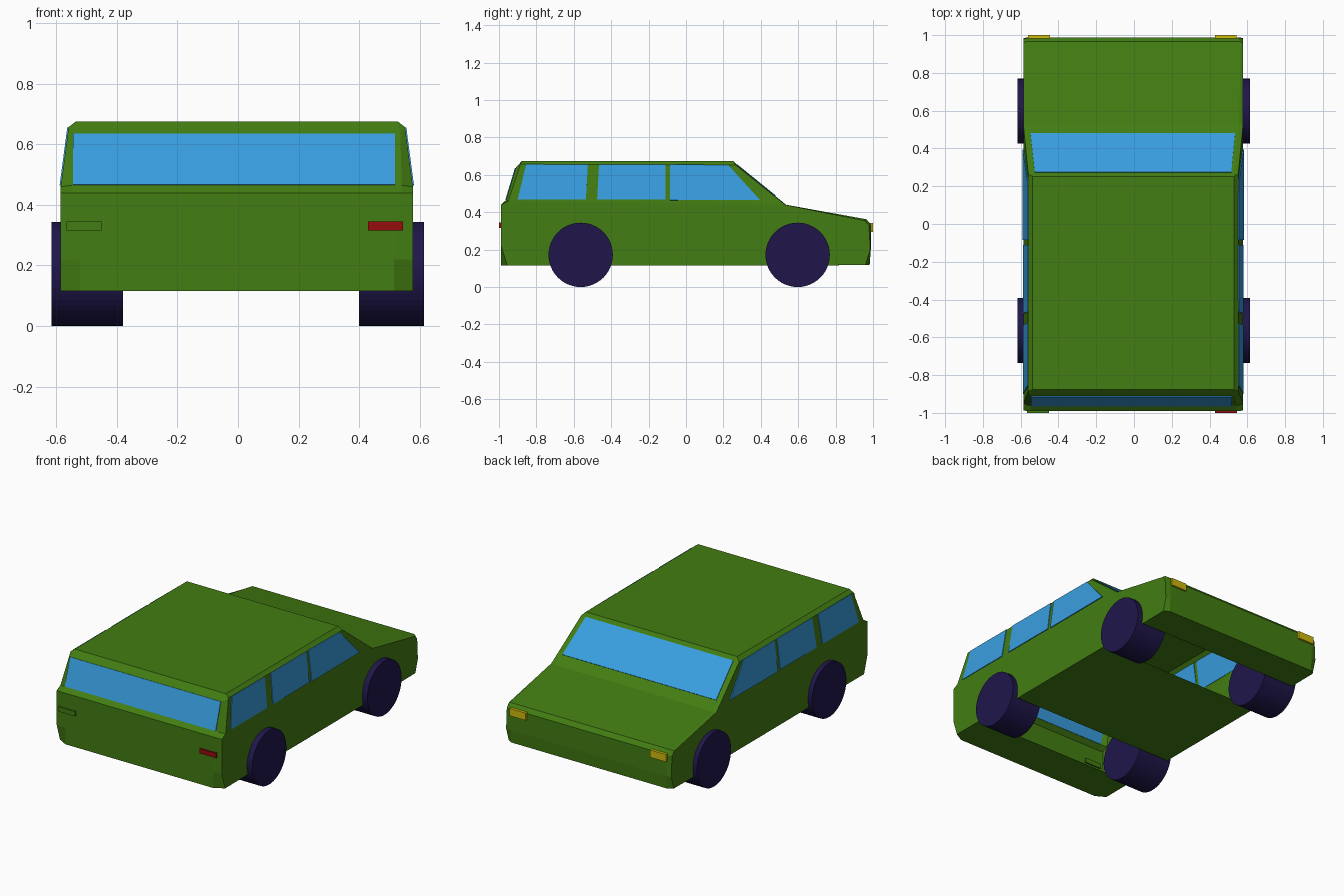
import bpy, bmesh, math

if "Cube" in bpy.data.objects:
    bpy.data.objects.remove(bpy.data.objects["Cube"])


def material(name, rgb):
    m = bpy.data.materials.new(name)
    m.diffuse_color = (*rgb, 1)
    m.use_nodes = True
    m.node_tree.nodes["Principled BSDF"].inputs["Base Color"].default_value = m.diffuse_color
    return m


GREEN = material("green_paint", (0.055, 0.205, 0.006))
BLUE = material("blue_glass", (0.04, 0.34, 0.74))
NAVY = material("dark_tyre", (0.014, 0.008, 0.07))
YELLOW = material("yellow_lamp", (0.62, 0.48, 0.004))
RED = material("red_lamp", (0.3, 0.004, 0.004))


def mesh_object(name, verts, faces, mat):
    me = bpy.data.meshes.new(name)
    me.from_pydata(verts, [], faces)
    bm = bmesh.new()
    bm.from_mesh(me)
    bmesh.ops.recalc_face_normals(bm, faces=bm.faces)
    bm.to_mesh(me)
    bm.free()
    me.materials.append(mat)
    ob = bpy.data.objects.new(name, me)
    bpy.context.collection.objects.link(ob)
    return ob


def box(name, x0, x1, y0, y1, z0, z1, mat):
    bpy.ops.mesh.primitive_cube_add(size=1, location=((x0 + x1) / 2, (y0 + y1) / 2, (z0 + z1) / 2))
    ob = bpy.context.object
    ob.name = name
    ob.scale = (x1 - x0, y1 - y0, z1 - z0)
    ob.data.materials.append(mat)


def pane(name, pts):
    ob = mesh_object(name, pts, [tuple(range(len(pts)))], BLUE)
    s = ob.modifiers.new("thickness", "SOLIDIFY")
    s.thickness = 0.008
    s.offset = 0


# Body shell: named points of the +x half, mirrored
W = 0.582
P = {
    "rb": (0.52, -0.99, 0.115), "rbc": (W, -0.955, 0.115),      # rear bottom
    "rm": (0.52, -0.99, 0.22), "rmc": (W, -0.988, 0.22),        # rear lower corner
    "rt": (0.545, -0.99, 0.44), "rtc": (W, -0.988, 0.44),       # rear belt
    "cr": (0.545, -0.962, 0.465), "crc": (W, -0.95, 0.46),      # cabin base
    "tr": (0.54, -0.91, 0.638), "sr": (0.556, -0.885, 0.657),   # cabin top rear
    "rr": (0.533, -0.877, 0.675), "rf": (0.533, 0.252, 0.675),  # roof
    "sf": (0.556, 0.265, 0.652), "wt": (0.535, 0.27, 0.655),    # windscreen top
    "wb": (0.56, 0.535, 0.44), "sb": (W, 0.53, 0.44),           # windscreen base
    "hf": (0.57, 0.965, 0.362), "hc": (W, 0.955, 0.355),        # bonnet edge
    "ft": (0.55, 0.988, 0.335), "fc": (W, 0.978, 0.33),         # nose top
    "fm": (0.55, 0.988, 0.2), "fmc": (W, 0.985, 0.2),
    "fb": (0.55, 0.982, 0.118), "fbc": (W, 0.96, 0.118),        # nose bottom
}
CENTRE = ["rb", "rm", "rt", "cr", "tr", "rr", "rf", "wt", "wb", "hf", "ft", "fm", "fb"]
for k in CENTRE:
    P["0" + k] = (0, P[k][1], P[k][2])
# Floor edges: the floor is open across both axles
for i, y in enumerate((-0.735, -0.39, 0.42, 0.77)):
    P[f"s{i}"] = (W, y, 0.116)
    P[f"0s{i}"] = (0, y, 0.116)
F = [["0" + a, a, b, "0" + b] for a, b in zip(CENTRE, CENTRE[1:])]
F += [s.split() for s in (
    "rb rbc rmc rm", "rm rmc rtc rt", "rt rtc crc cr", "cr crc sr tr", "tr sr rr",
    "rr sr sf rf", "rf sf wt", "wt sf sb wb", "crc sb sf sr", "wb sb hc hf",
    "hf hc fc ft", "ft fc fmc fm", "fm fmc fbc fb",
    "rbc s0 s1 s2 s3 fbc fmc fc hc sb crc rtc rmc",
    "0rb rb rbc s0 0s0", "0s1 s1 s2 0s2", "0s3 s3 fbc fb 0fb")]
names = list(P)
body = mesh_object("body_shell", [P[n] for n in names],
                   [[names.index(n) for n in f] for f in F], GREEN)
body.location.x = -0.004
m = body.modifiers.new("mirror", "MIRROR")
m.merge_threshold = 0.0005

# Side windows: (y, z) outlines laid on the sloping cabin side
SIDE = {
    "rear_side_window": [(-0.90, 0.468), (-0.535, 0.468), (-0.525, 0.655), (-0.855, 0.655)],
    "middle_side_window": [(-0.475, 0.468), (-0.11, 0.468), (-0.11, 0.655), (-0.465, 0.655)],
    "front_side_window": [(-0.085, 0.464), (0.395, 0.466), (0.225, 0.652), (-0.085, 0.655)],
}
for name, yz in SIDE.items():
    for s, label in ((1, "right"), (-1, "left")):
        pane(f"{name}_{label}", [(-0.004 + s * (W - (z - 0.46) * 0.132), y, z) for y, z in yz])

# Windscreen and rear window
pane("windscreen", [(-0.548, 0.478, 0.486), (0.535, 0.478, 0.486), (0.515, 0.272, 0.653), (-0.525, 0.272, 0.653)])
pane("rear_window", [(-0.545, -0.962, 0.466), (0.518, -0.962, 0.466), (0.518, -0.911, 0.635), (-0.545, -0.911, 0.635)])

# Wheels
for y, axle in ((-0.563, "rear"), (0.597, "front")):
    for x, side in ((-0.498, "left"), (0.507, "right")):
        bpy.ops.mesh.primitive_cylinder_add(vertices=48, radius=0.172, depth=0.235 if x < 0 else 0.215,
                                            location=(x, y, 0.172), rotation=(0, math.pi / 2, 0))
        wheel = bpy.context.object
        wheel.name = f"{axle}_wheel_{side}"
        wheel.data.materials.append(NAVY)

# Lamps
box("tail_lamp_right", 0.43, 0.546, -1.0, -0.98, 0.316, 0.346, RED)
box("tail_lamp_left", -0.566, -0.449, -1.0, -0.98, 0.316, 0.346, GREEN)
box("head_lamp_right", 0.43, 0.542, 0.975, 1.0, 0.295, 0.342, YELLOW)
box("head_lamp_left", -0.56, -0.446, 0.975, 1.0, 0.295, 0.342, YELLOW)
